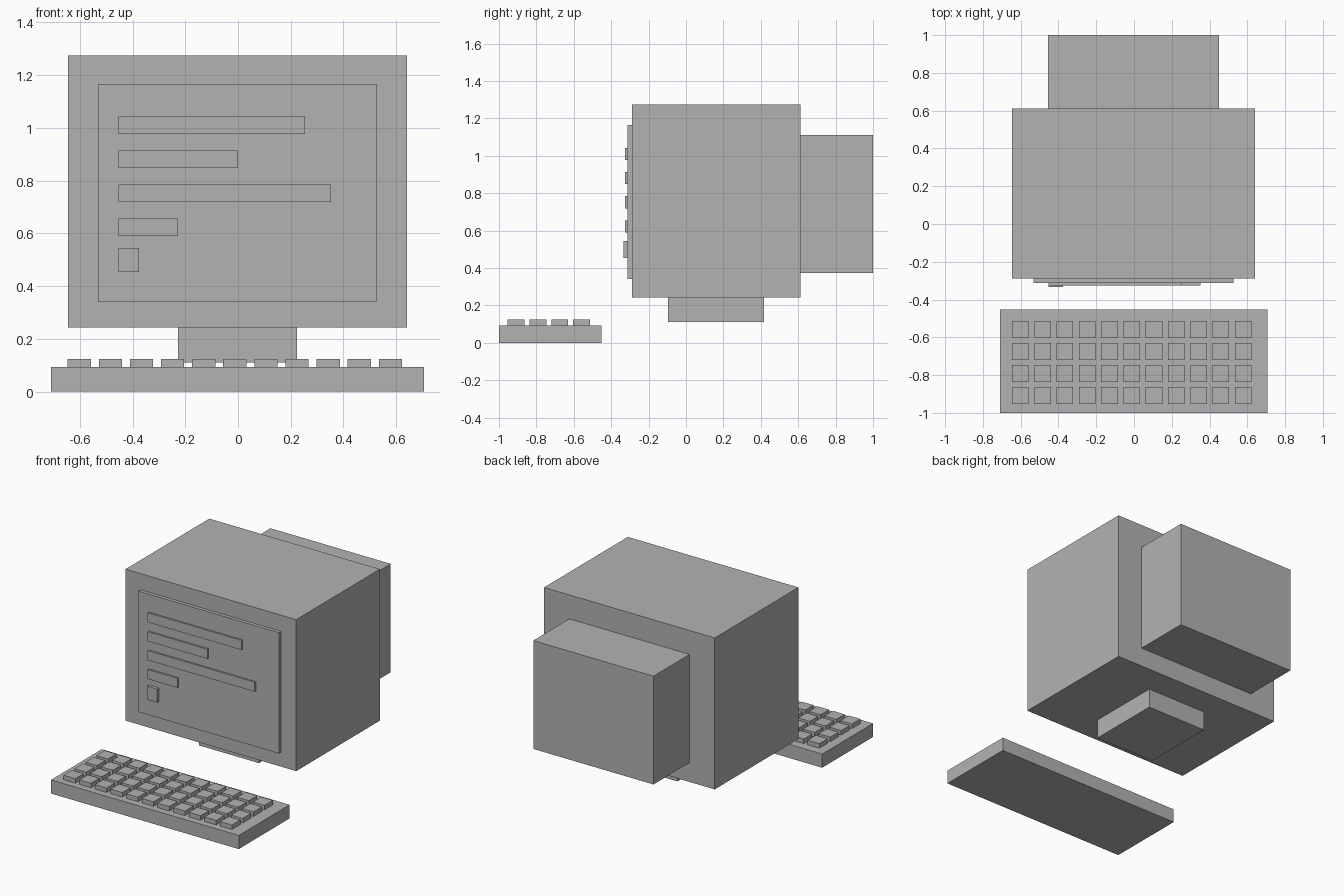
import bpy
import bmesh
from mathutils import Vector

default_cube = bpy.data.objects.get("Cube")
if default_cube:
    bpy.data.objects.remove(default_cube, do_unlink=True)

# Single plain grey for every part
grey = bpy.data.materials.new("plain grey")
grey.use_nodes = True
colour = (0.45, 0.45, 0.45, 1)
grey.diffuse_color = colour
grey.node_tree.nodes["Principled BSDF"].inputs["Base Color"].default_value = colour


def add_boxes(name, boxes):
    """One object made of boxes, each given as (x range, y range, z range)."""
    bm = bmesh.new()
    for ranges in boxes:
        low = Vector([r[0] for r in ranges])
        high = Vector([r[1] for r in ranges])
        for v in bmesh.ops.create_cube(bm, size=1)["verts"]:
            v.co = (low + high) / 2 + v.co * (high - low)
    mesh = bpy.data.meshes.new(name)
    bm.to_mesh(mesh)
    bm.free()
    mesh.materials.append(grey)
    obj = bpy.data.objects.new(name, mesh)
    bpy.context.collection.objects.link(obj)
    return obj


def span(centre, size):
    return centre - size / 2, centre + size / 2


# Monitor
front, back = -0.289, 0.612
add_boxes("monitor_case", [((-0.645, 0.641), (front, back), (0.242, 1.274))])
add_boxes("monitor_rear_housing", [((-0.455, 0.451), (back, 1.0), (0.373, 1.111))])
add_boxes("monitor_stand", [((-0.228, 0.224), (-0.095, 0.418), (0.111, 0.242))])

# Screen with raised lines of text and a cursor
screen_front = -0.313
add_boxes("screen", [((-0.531, 0.528), (screen_front, front), (0.341, 1.164))])
text_left = -0.453
line_ends = [0.254, -0.002, 0.353, -0.228]
for i, end in enumerate(line_ends):
    z = span(1.01 - i * 0.129, 0.065)
    add_boxes(f"screen_line_{i + 1}", [((text_left, end), (-0.325, screen_front), z)])
add_boxes("screen_cursor", [((text_left, -0.376), (-0.333, screen_front), (0.454, 0.545))])

# Keyboard
key_base = 0.093
add_boxes("keyboard_base", [((-0.709, 0.706), (-1.0, -0.453), (0, key_base))])
for row in range(4):
    y = span(-0.909 + row * 0.117, 0.09)
    keys = [(span(-0.602 + col * 0.118, 0.088), y, (key_base, 0.124))
            for col in range(11)]
    add_boxes(f"key_row_{row + 1}", keys)
